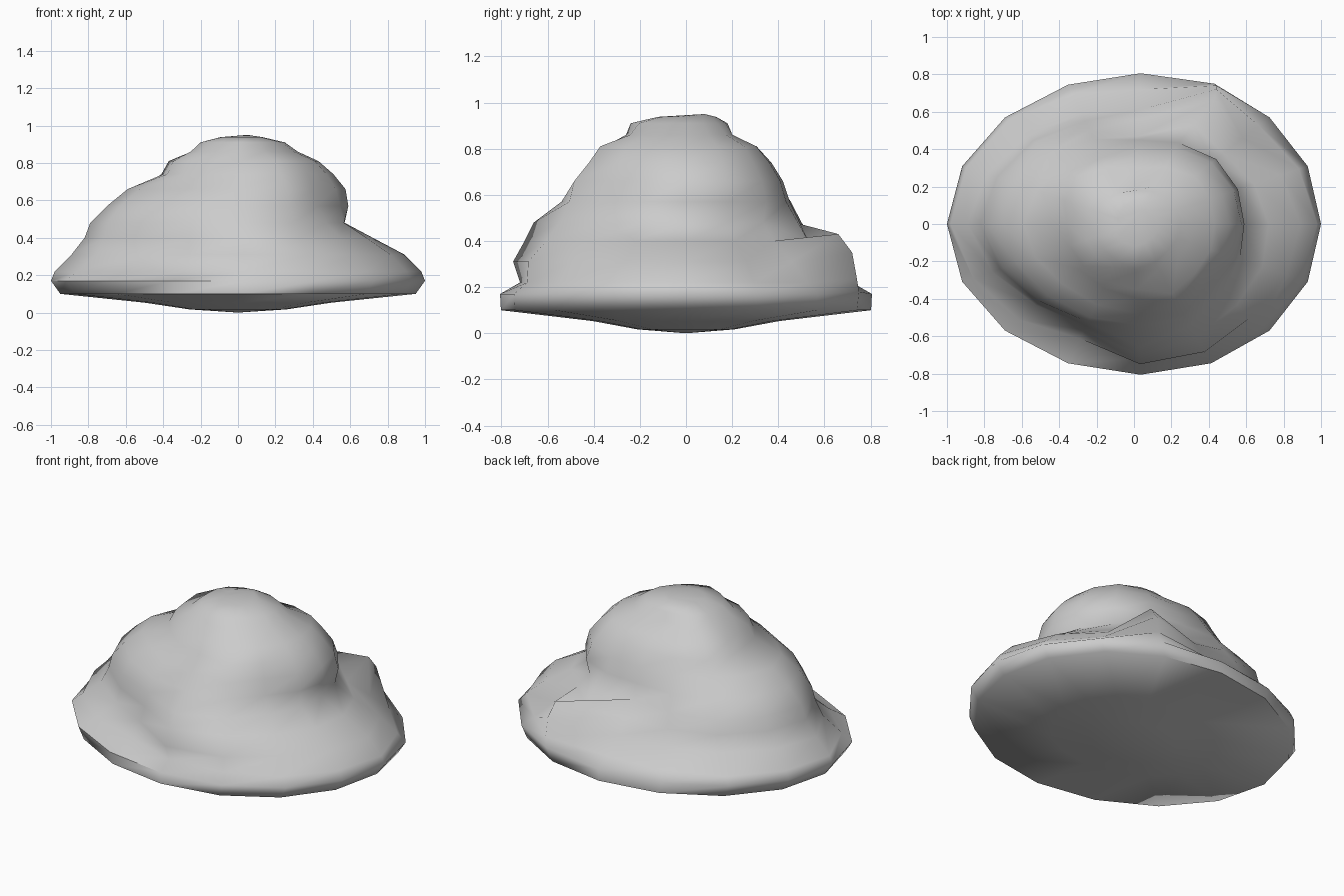
import bpy, bmesh, math

if "Cube" in bpy.data.objects:
    bpy.data.objects.remove(bpy.data.objects["Cube"])

SEG = 16
RATIO = 0.81  # depth / width of the oval footprint

# Each level: height, then reach toward E, NE, N, NW, W, SW, S, SE
LEVELS = [
    (0.22, .98, .85, .72, .87, .98, .80, .72, .88),
    (0.31, .89, .74, .61, .74, .89, .68, .75, .80),
    (0.40, .72, .61, .56, .70, .82, .66, .70, .70),
    (0.48, .57, .54, .47, .68, .79, .65, .66, .60),
    (0.57, .59, .56, .45, .59, .70, .60, .54, .54),
    (0.66, .575, .53, .42, .49, .59, .50, .48, .51),
    (0.74, .51, .47, .37, .44, .40, .38, .40, .47),
    (0.81, .43, .41, .30, .40, .36, .35, .35, .42),
    (0.86, .32, .28, .19, .26, .25, .27, .26, .30),
    (0.91, .25, .22, .18, .20, .20, .21, .24, .23),
    (0.938, .13, .12, .13, .10, .08, .11, .12, .12),
]


def oval(i, sx=1.0, z=0.0, sy=None):
    t = 2 * math.pi * i / SEG
    y = (sx if sy is None else sy) * RATIO * math.sin(t)
    # the outline leans slightly to the right toward front and back
    return (sx * (math.cos(t) + 0.035 * math.sin(t) ** 2), y, z)


def level_ring(level):
    z, reach = level[0], level[1:]
    frac = [r / math.hypot(*oval(2 * k)[:2]) for k, r in enumerate(reach)]
    pts = []
    for i in range(SEG):
        a, b = frac[i // 2], frac[(i // 2 + 1) % 8]
        pts.append(oval(i, a if i % 2 == 0 else (a + b) / 2, z))
    return pts


# Shallow underside, rim, then the lumpy mound
rings = [[oval(i, sx, z, sy) for i in range(SEG)]
         for sx, sy, z in ((0.26, 0.26, 0.017), (0.5, 0.5, 0.053),
                           (0.95, 0.99, 0.10), (1.0, 0.995, 0.17))]
rings += [level_ring(lv) for lv in LEVELS]

# Local swells and dents: (ring, side) -> scale outward
TWEAKS = {(8, 13): 1.08, (9, 13): 1.13, (10, 13): 1.12, (11, 13): 1.12,
          (5, 13): 1.02, (4, 11): .92, (5, 11): .90, (6, 11): .91, (7, 11): .91}
for (r, i), s in TWEAKS.items():
    x, y, z = rings[r][i]
    rings[r][i] = (x * s, y * s, z)

# Pointed fin pulled up from the back right of the brim
rings[3][3] = (0.43, 0.75, 0.18)
rings[4][3] = (0.44, 0.74, 0.24)
rings[5][3] = (0.44, 0.72, 0.35)
rings[6][3] = (0.43, 0.66, 0.43)
rings[7][3] = (0.32, 0.53, 0.40)

bm = bmesh.new()
rows = [[bm.verts.new(p) for p in ring] for ring in rings]
for lo, hi in zip(rows, rows[1:]):
    for i in range(SEG):
        j = (i + 1) % SEG
        bm.faces.new((lo[i], lo[j], hi[j], hi[i]))
base = bm.verts.new((0, 0, 0))
tip = bm.verts.new((0.05, 0.08, 0.95))
for i in range(SEG):
    j = (i + 1) % SEG
    bm.faces.new((base, rows[0][j], rows[0][i]))
    bm.faces.new((tip, rows[-1][i], rows[-1][j]))
bmesh.ops.recalc_face_normals(bm, faces=bm.faces)

mesh = bpy.data.meshes.new("mound")
bm.to_mesh(mesh)
bm.free()
mound = bpy.data.objects.new("mound", mesh)
bpy.context.collection.objects.link(mound)
bpy.context.view_layer.objects.active = mound
mound.select_set(True)
bpy.ops.object.shade_smooth_by_angle(angle=math.radians(70))
